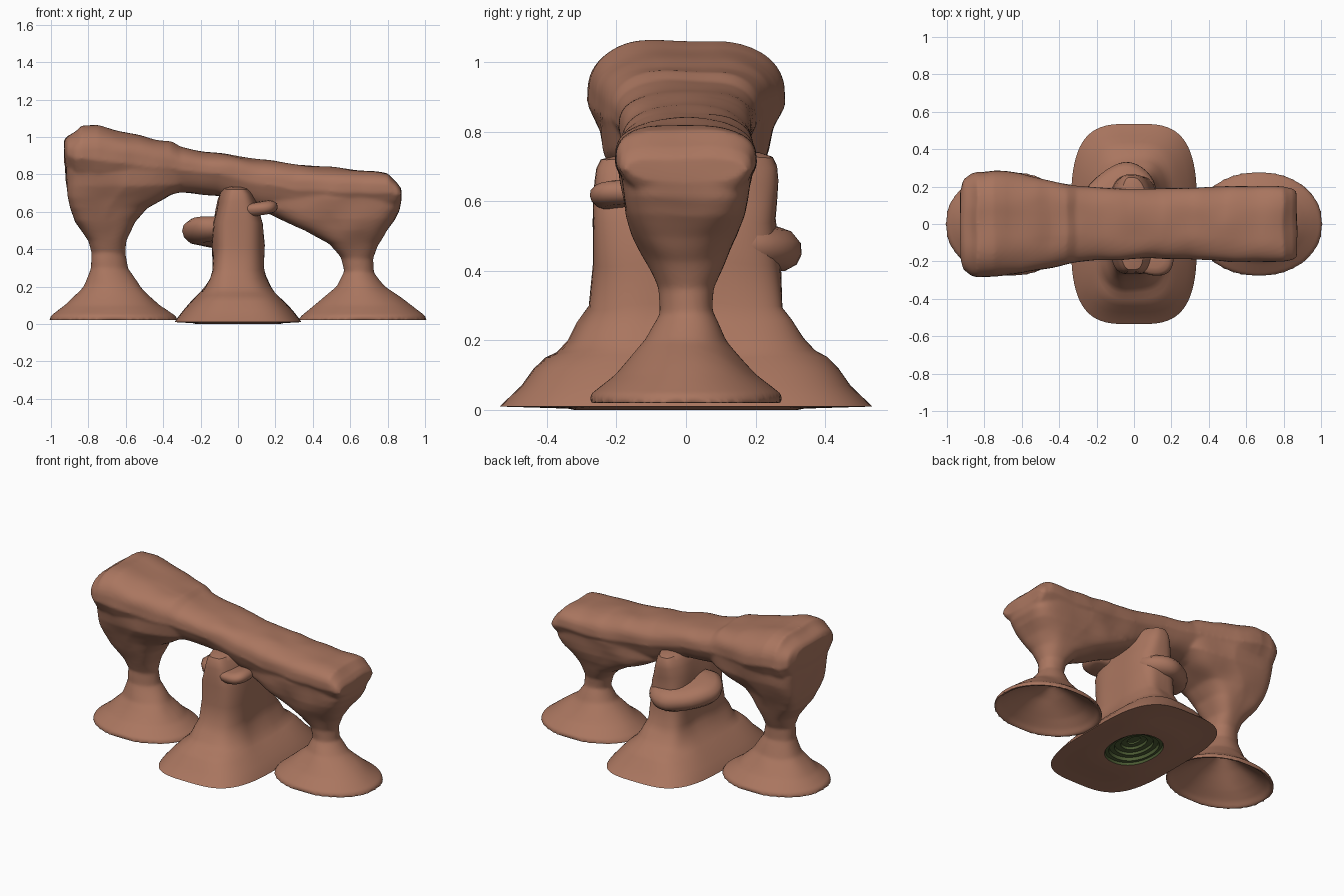
import bpy, bmesh, math
from mathutils import Vector, Matrix, noise

if "Cube" in bpy.data.objects:
    bpy.data.objects.remove(bpy.data.objects["Cube"])


def material(name, rgb):
    m = bpy.data.materials.new(name)
    m.diffuse_color = (*rgb, 1)
    m.use_nodes = True
    m.node_tree.nodes["Principled BSDF"].inputs["Base Color"].default_value = m.diffuse_color
    return m


CLAY = material("clay_brown", (0.40, 0.18, 0.115))
GREEN = material("dark_moss_green", (0.075, 0.11, 0.035))


def superellipse(n, seg):
    e = 2 / n
    for i in range(seg):
        a = 2 * math.pi * i / seg
        c, s = math.cos(a), math.sin(a)
        yield math.copysign(abs(c) ** e, c), math.copysign(abs(s) ** e, s)


def loft(bm, rings, place, n, seg=56):
    """Closed skin through rings; place(ring, u, v) gives a point, n(ring) the squareness."""
    loops = [[bm.verts.new(place(r, u, v)) for u, v in superellipse(n(r), seg)] for r in rings]
    for a, b in zip(loops, loops[1:]):
        for i in range(seg):
            j = (i + 1) % seg
            bm.faces.new((a[i], a[j], b[j], b[i]))
    bm.faces.new(loops[0])
    bm.faces.new(loops[-1])


def roughen(bm, amount, scale, floor=0.06):
    """Gentle rocky unevenness that leaves the feet alone."""
    for v in bm.verts:
        k = min(1, max(0, (v.co.z - floor) / 0.12))
        v.co += noise.noise_vector(v.co * scale) * amount * k


def finish(name, bm):
    bmesh.ops.recalc_face_normals(bm, faces=bm.faces)
    me = bpy.data.meshes.new(name)
    bm.to_mesh(me)
    bm.free()
    me.materials.append(CLAY)
    ob = bpy.data.objects.new(name, me)
    bpy.context.collection.objects.link(ob)
    return ob


def smooth(ob, angle):
    bpy.ops.object.select_all(action='DESELECT')
    ob.select_set(True)
    bpy.context.view_layer.objects.active = ob
    bpy.ops.object.shade_smooth_by_angle(angle=math.radians(angle))


# Arch: sloping beam, sections are (x, top, bottom, half width)
beam = [(-.93, .985, .86, .17), (-.915, 1.005, .80, .235), (-.87, 1.03, .74, .27),
        (-.84, 1.06, .72, .28), (-.75, 1.06, .70, .285), (-.6, 1.025, .69, .268),
        (-.45, .99, .685, .235), (-.36, .975, .69, .215), (-.31, .945, .70, .205),
        (-.1, .91, .69, .19), (.0, .895, .66, .19), (.13, .875, .61, .19),
        (.3, .855, .58, .192), (.6, .825, .58, .205), (.8, .805, .60, .205),
        (.85, .76, .62, .195), (.87, .73, .65, .18)]


def beam_point(r, u, v):
    # flat top with chamfered shoulders, narrowing below the middle
    x, top, bot, w = r
    taper = 1 - 0.3 * max(0, -v) - 0.22 * max(0, v) ** 3
    return (x, u * w * taper, (top + bot) / 2 + v * (top - bot) / 2)


# Legs: hollow flared foot, narrow waist, spread head; (z, x min, x max, half depth)
left_leg = [(.24, -.70, -.66, .02), (.17, -.80, -.56, .095), (.09, -.90, -.44, .19),
            (.045, -.965, -.37, .245), (.02, -.99, -.342, .265), (.02, -1.01, -.32, .28),
            (.045, -1.0, -.335, .275), (.1, -.925, -.42, .205), (.2, -.83, -.52, .12),
            (.3, -.785, -.59, .08), (.38, -.78, -.60, .078), (.45, -.80, -.595, .11),
            (.55, -.875, -.555, .155), (.62, -.90, -.49, .185), (.68, -.91, -.38, .21),
            (.74, -.915, -.27, .235), (.82, -.925, -.24, .25), (.90, -.92, -.3, .245)]
right_leg = [(.21, .63, .67, .02), (.16, .55, .77, .10), (.09, .425, .90, .19),
             (.045, .365, .965, .245), (.02, .342, .99, .265), (.02, .32, 1.01, .28),
             (.045, .34, 1.0, .275), (.1, .41, .925, .205), (.2, .53, .79, .115),
             (.28, .57, .725, .077), (.35, .55, .72, .083), (.43, .48, .75, .12),
             (.5, .36, .79, .15), (.56, .22, .84, .17), (.61, .11, .865, .18),
             (.67, .08, .87, .19), (.73, .08, .87, .19)]


def leg_point(r, u, v):
    z, x0, x1, d = r
    # heads slim down towards the middle of the span
    k = max(0, min(1, (z - .45) / .2))
    inner = -u if x0 > 0 else u
    return ((x0 + x1) / 2 + u * (x1 - x0) / 2, v * d * (1 - .22 * k * max(0, inner)), z)


bm = bmesh.new()
loft(bm, beam, beam_point, lambda r: 4.2)
for leg in (left_leg, right_leg):
    loft(bm, leg, leg_point, lambda r: 2.1 + 3 * max(0, min(1, (r[0] - .4) / .25)))
raw = finish("arch", bm)
mod = raw.modifiers.new("fuse", 'REMESH')
mod.mode = 'VOXEL'
mod.voxel_size = 0.010
mod = raw.modifiers.new("soften", 'SMOOTH')
mod.factor = 0.5
mod.iterations = 5
fused = bpy.data.meshes.new_from_object(raw.evaluated_get(bpy.context.evaluated_depsgraph_get()))
bpy.data.objects.remove(raw)
bm = bmesh.new()
bm.from_mesh(fused)
roughen(bm, 0.010, 6)
smooth(finish("arch", bm), 50)

# Central pillar on a wide mound, with a stepped hollow underneath; (z, half x, half y)
pillar = [(.075, .03, .05), (.065, .03, .05), (.065, .06, .085), (.05, .065, .09),
          (.05, .095, .125), (.035, .10, .13), (.035, .125, .16), (.015, .13, .165),
          (.015, .145, .19), (0, .15, .195), (0, .225, .32), (.004, .24, .34),
          (.01, .338, .536), (.025, .33, .52), (.07, .295, .473), (.12, .25, .437),
          (.153, .215, .402), (.168, .20, .368), (.2, .178, .335), (.25, .152, .308),
          (.295, .138, .28), (.42, .133, .274), (.55, .13, .264), (.6, .115, .264),
          (.66, .10, .26), (.70, .085, .253), (.725, .065, .24), (.735, .03, .2)]
bm = bmesh.new()
HOLLOW = 10   # the first rings line the hollow, and are rounder
loft(bm, pillar, lambda r, u, v: (u * r[1], v * r[2], r[0]),
     lambda r: 2.2 if r in pillar[:HOLLOW] else 3.4, seg=72)
for f in bm.faces:
    # the hollow under the mound is green
    if all(abs(v.co.x) < .1501 and abs(v.co.y) < .1951 and v.co.z < .08 for v in f.verts):
        f.material_index = 1
roughen(bm, 0.02, 5, 0.10)
ob = finish("pillar_mound", bm)
ob.data.materials.append(GREEN)
smooth(ob, 35)

# Ledges growing out of the pillar: one round the back left, one small at the front
slab = [(-1, .6), (-.85, .82), (-.45, .96), (0, 1), (.45, .97), (.85, .82), (1, .55)]


def ledge(name, centre, size, tilt, turn):
    bm = bmesh.new()
    loft(bm, slab, lambda r, u, v: (u * r[1] * size[0], v * r[1] * size[1], r[0] * size[2]),
         lambda r: 2.3, seg=36)
    bm.transform(Matrix.Translation(centre) @ Matrix.Rotation(turn, 4, 'Z')
                 @ Matrix.Rotation(tilt[1], 4, 'Y') @ Matrix.Rotation(tilt[0], 4, 'X'))
    roughen(bm, 0.010, 7)
    smooth(finish(name, bm), 50)


ledge("back_ledge", Vector((-.09, .125, .49)), (.225, .17, .066), (-.15, .14), math.pi / 4)
ledge("front_ledge", Vector((.11, -.18, .617)), (.10, .098, .034), (0, -.1), 0)
